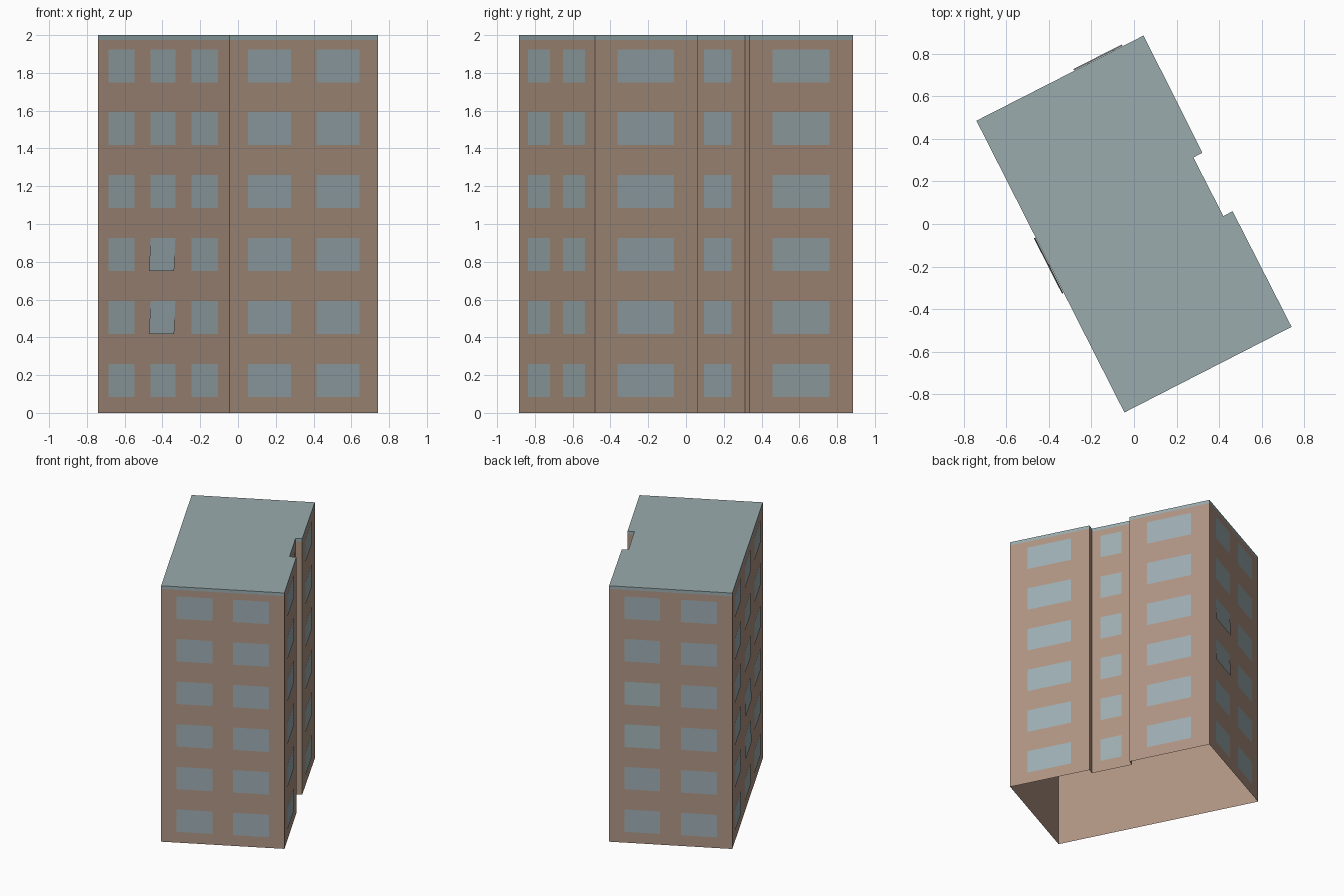
import bpy, bmesh
from mathutils import Vector

if "Cube" in bpy.data.objects:
    bpy.data.objects.remove(bpy.data.objects["Cube"])


def material(name, color):
    m = bpy.data.materials.new(name)
    m.use_nodes = True
    m.diffuse_color = (*color, 1)
    m.node_tree.nodes["Principled BSDF"].inputs["Base Color"].default_value = (*color, 1)
    return m


brick = material("brown_wall", (0.43, 0.30, 0.227))
glass = material("blue_grey_glass", (0.342, 0.423, 0.451))
slate = material("grey_roof", (0.32, 0.41, 0.42))

# Footprint, counter-clockwise from the front corner, with a notch on one side
A, B, C, D, E, F, G, H = FOOTPRINT = [Vector(p) for p in (
    (-0.045, -0.885), (0.74, -0.483), (0.463, 0.06), (0.42, 0.037),
    (0.279, 0.312), (0.321, 0.335), (0.045, 0.885), (-0.74, 0.485))]
EAVES, TOP = 1.975, 2.0
FLOORS, PITCH, SILL, HEIGHT = 6, 0.333, 0.085, 0.175


def finish(name, bm, mat):
    mesh = bpy.data.meshes.new(name)
    bm.to_mesh(mesh)
    bm.free()
    mesh.materials.append(mat)
    obj = bpy.data.objects.new(name, mesh)
    bpy.context.collection.objects.link(obj)


def shell(name, z0, z1, mat, capped):
    """Vertical sides round the footprint, open below."""
    bm = bmesh.new()
    low = [bm.verts.new((*p, z0)) for p in FOOTPRINT]
    high = [bm.verts.new((*p, z1)) for p in FOOTPRINT]
    for i in range(len(low)):
        j = (i + 1) % len(low)
        bm.faces.new((low[i], low[j], high[j], high[i]))
    if capped:
        bm.faces.new(high)
    finish(name, bm, mat)


def windows(name, start, end, spans, tilted=()):
    """Window panes on one wall; tilted lists (column, floor) panes opened at the sill."""
    bm = bmesh.new()
    along = end - start
    out = Vector((along.y, -along.x)).normalized()
    for floor in range(FLOORS):
        z = SILL + floor * PITCH
        for column, (t0, t1) in enumerate(spans):
            sill_gap = 0.009 if (column, floor) in tilted else 0.002
            corners = ((t0, z, sill_gap), (t1, z, sill_gap),
                       (t1, z + HEIGHT, 0.002), (t0, z + HEIGHT, 0.002))
            bm.faces.new([bm.verts.new((*(start + along * t + out * gap), h))
                          for t, h, gap in corners])
    finish(name, bm, glass)


# Building body and roof
shell("walls", 0, EAVES, brick, False)
shell("roof", EAVES, TOP, slate, True)

# Windows, wall by wall
PAIR = ((0.125, 0.415), (0.585, 0.875))
WIDE = ((0.22, 0.77),)
windows("front_windows", A, B, PAIR)
windows("side_windows_front", B, C, WIDE)
windows("notch_windows", D, E, ((0.21, 0.74),))
windows("side_windows_back", F, G, WIDE)
windows("back_windows", G, H, PAIR, ((0, 2), (0, 3)))
windows("long_wall_windows", H, A, ((0.08, 0.28), (0.4, 0.59), (0.715, 0.915)),
        ((1, 1), (1, 2)))
